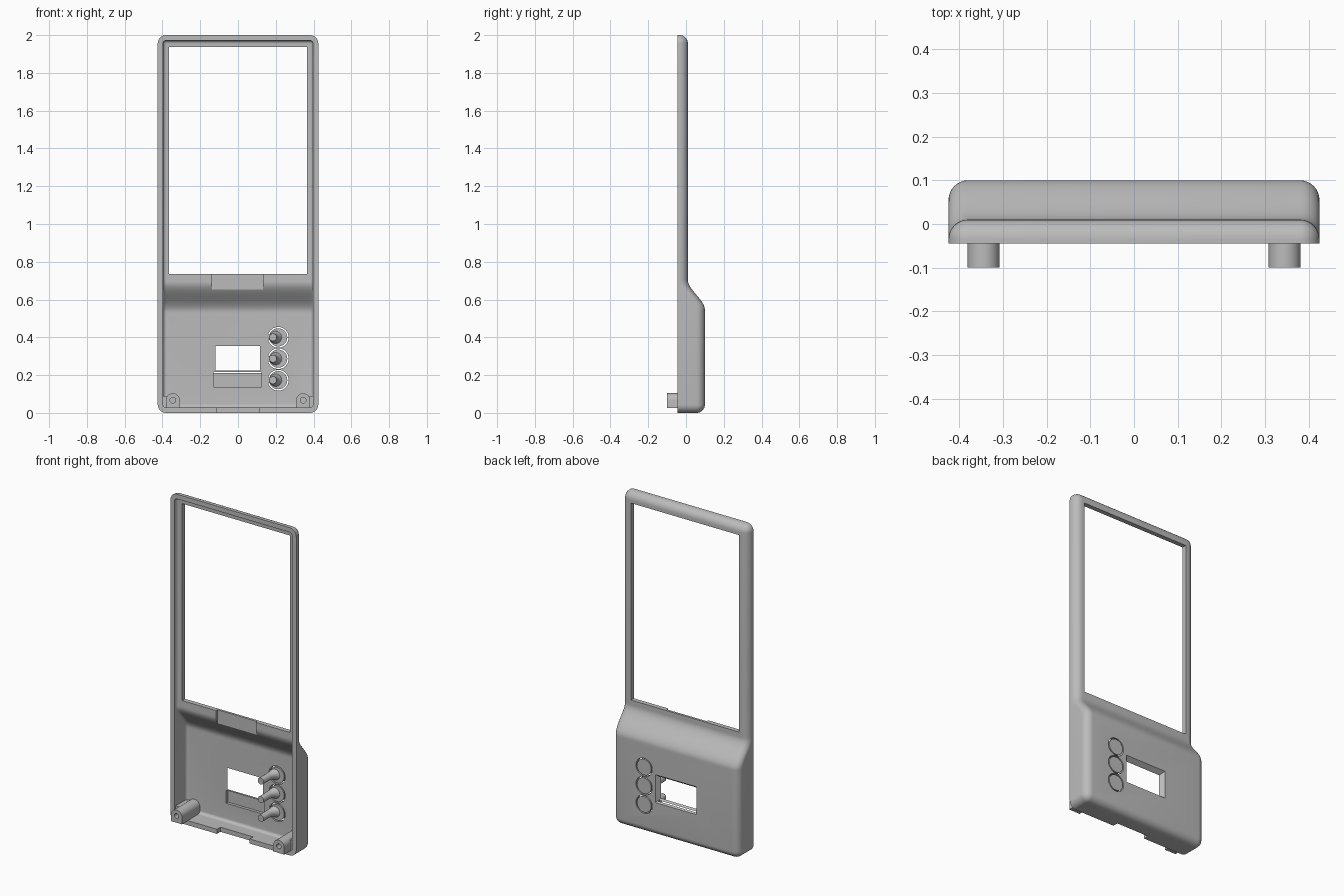
import bpy, bmesh, math

cube = bpy.data.objects.get("Cube")
if cube:
    bpy.data.objects.remove(cube, do_unlink=True)

grey = bpy.data.materials.new("light grey plastic")
grey.use_nodes = True
grey.diffuse_color = (0.5, 0.5, 0.5, 1)
grey.node_tree.nodes["Principled BSDF"].inputs["Base Color"].default_value = (0.5, 0.5, 0.5, 1)

FRONT, WALL, HEIGHT, HALF_W = -0.045, 0.028, 2.0, 0.425
FLOOR = 0.1 - WALL


def loft(name, rings):
    """Skin equal-length rings of points and cap both ends."""
    bm = bmesh.new()
    loops = [[bm.verts.new(p) for p in ring] for ring in rings]
    n = len(loops[0])
    for a, b in zip(loops, loops[1:]):
        for i in range(n):
            j = (i + 1) % n
            bm.faces.new((a[i], a[j], b[j], b[i]))
    bm.faces.new(loops[0])
    bm.faces.new(loops[-1])
    bmesh.ops.recalc_face_normals(bm, faces=bm.faces)
    mesh = bpy.data.meshes.new(name)
    bm.to_mesh(mesh)
    bm.free()
    mesh.materials.append(grey)
    obj = bpy.data.objects.new(name, mesh)
    bpy.context.collection.objects.link(obj)
    return obj


def rect(x0, x1, z0, z1, y):
    return [(x0, y, z0), (x1, y, z0), (x1, y, z1), (x0, y, z1)]


def box(name, x0, x1, y0, y1, z0, z1):
    return loft(name, [rect(x0, x1, z0, z1, y) for y in (y0, y1)])


def circle(x, z, r, y, n=40):
    return [(x + r * math.cos(2 * math.pi * i / n), y,
             z + r * math.sin(2 * math.pi * i / n)) for i in range(n)]


def activate(obj):
    bpy.ops.object.select_all(action='DESELECT')
    obj.select_set(True)
    bpy.context.view_layer.objects.active = obj


def boolean(obj, cutter, operation='DIFFERENCE'):
    activate(obj)
    mod = obj.modifiers.new("cut", 'BOOLEAN')
    mod.operation, mod.solver, mod.object = operation, 'EXACT', cutter
    bpy.ops.object.modifier_apply(modifier=mod.name)
    bpy.data.objects.remove(cutter, do_unlink=True)


def smooth(obj):
    activate(obj)
    bpy.ops.object.shade_smooth_by_angle(angle=math.radians(32))


def back_depth(z):
    """Back surface: thick lower body easing into the thin screen frame."""
    t = min(max((z - 0.545) / 0.16, 0), 1)
    return 0.1 - 0.09 * t * t * (3 - 2 * t)


def body(name, wall, radius, front, shift):
    """Rounded body, shrunk by the wall thickness."""
    steps = 8
    arc = [radius * (1 - math.cos(math.pi / 2 * i / steps)) for i in range(steps + 1)]
    low, high = wall, HEIGHT - wall
    zs = [low + a for a in arc]
    zs += [0.515 + 0.2 * i / 24 for i in range(25)]
    zs += [high - a for a in reversed(arc)]
    rings = []
    for z in zs:
        h = max(0, radius - min(z - low, high - z))
        r = math.sqrt(max(0, radius ** 2 - h ** 2))
        inset = radius - r
        r += 0.001
        w = HALF_W - wall - inset
        b = back_depth(z + shift) - wall - inset
        half = [(w - r + r * math.cos(math.pi / 2 * i / 8),
                 b - r + r * math.sin(math.pi / 2 * i / 8)) for i in range(9)]
        side = [(w, front)] + half
        rings.append([(x, y, z) for x, y in side] + [(-x, y, z) for x, y in reversed(side)])
    return loft(name, rings)


# Hollow shell with an open front
shell = body("shell", 0, 0.044, FRONT, 0)
boolean(shell, body("cavity", WALL, 0.018, -0.12, 0.012))

# Screen opening and the shallow recess at its lower edge
boolean(shell, box("screen_cut", -0.365, 0.365, -0.2, 0.2, 0.735, 1.937))
boolean(shell, box("recess_cut", -0.137, 0.133, -0.2, -0.004, 0.652, 0.76))

# Small display window, flared towards the back
boolean(shell, loft("window_cut", [
    rect(-0.12, 0.117, 0.225, 0.355, 0.04),
    rect(-0.12, 0.117, 0.225, 0.355, FLOOR),
    rect(-0.14, 0.137, 0.205, 0.375, 0.1),
    rect(-0.14, 0.137, 0.205, 0.375, 0.12)]))
# Pocket under the window, and notch in the bottom wall
boolean(shell, box("pocket_cut", -0.13, 0.125, 0.03, FLOOR + 0.018, 0.137, 0.216))
boolean(shell, box("notch_cut", -0.11, 0.11, -0.2, -0.012, -0.1, 0.06))

# Push buttons: round slots, discs, small hinges and flared stems
BUTTON_X = 0.213
for i, z in enumerate((0.4, 0.287, 0.173)):
    boolean(shell, loft("button_cut", [circle(BUTTON_X, z, 0.055, y) for y in (0.03, 0.15)]))
    smooth(loft(f"button_{i + 1}", [circle(BUTTON_X, z, 0.048, y) for y in (FLOOR, 0.1)]))
    box(f"button_hinge_{i + 1}", BUTTON_X - 0.06, BUTTON_X - 0.04,
        FLOOR, FLOOR + 0.012, z - 0.015, z + 0.015)
    stem = [(0.2, 0.034, FLOOR + 0.002), (0.193, 0.028, 0.062), (0.187, 0.023, 0.045),
            (0.185, 0.021, 0.025), (0.185, 0.02, FRONT)]
    smooth(loft(f"button_stem_{i + 1}", [circle(x, z, r, y, 24) for x, r, y in stem]))

# Arched screw posts with blind holes
for name, x in (("left_screw_post", 0.345), ("right_screw_post", -0.345)):
    arch = [(x + 0.037 * math.cos(math.pi * i / 20), 0.067 + 0.037 * math.sin(math.pi * i / 20))
            for i in range(21)]
    arch += [(x - 0.037, 0.026), (x + 0.037, 0.026)]
    post = loft(name, [[(px, y, pz) for px, pz in arch] for y in (-0.1, FLOOR + 0.005)])
    boolean(post, loft("hole_cut", [circle(x, 0.067, 0.015, y, 24) for y in (-0.15, 0.03)]))
    smooth(post)
    # Rib tying the post to the side wall
    s = 1 if x > 0 else -1
    a, b = sorted((s * 0.37, s * 0.405))
    box(name.replace("post", "rib"), a, b, FRONT + 0.01, FLOOR, 0.025, 0.09)

smooth(shell)
